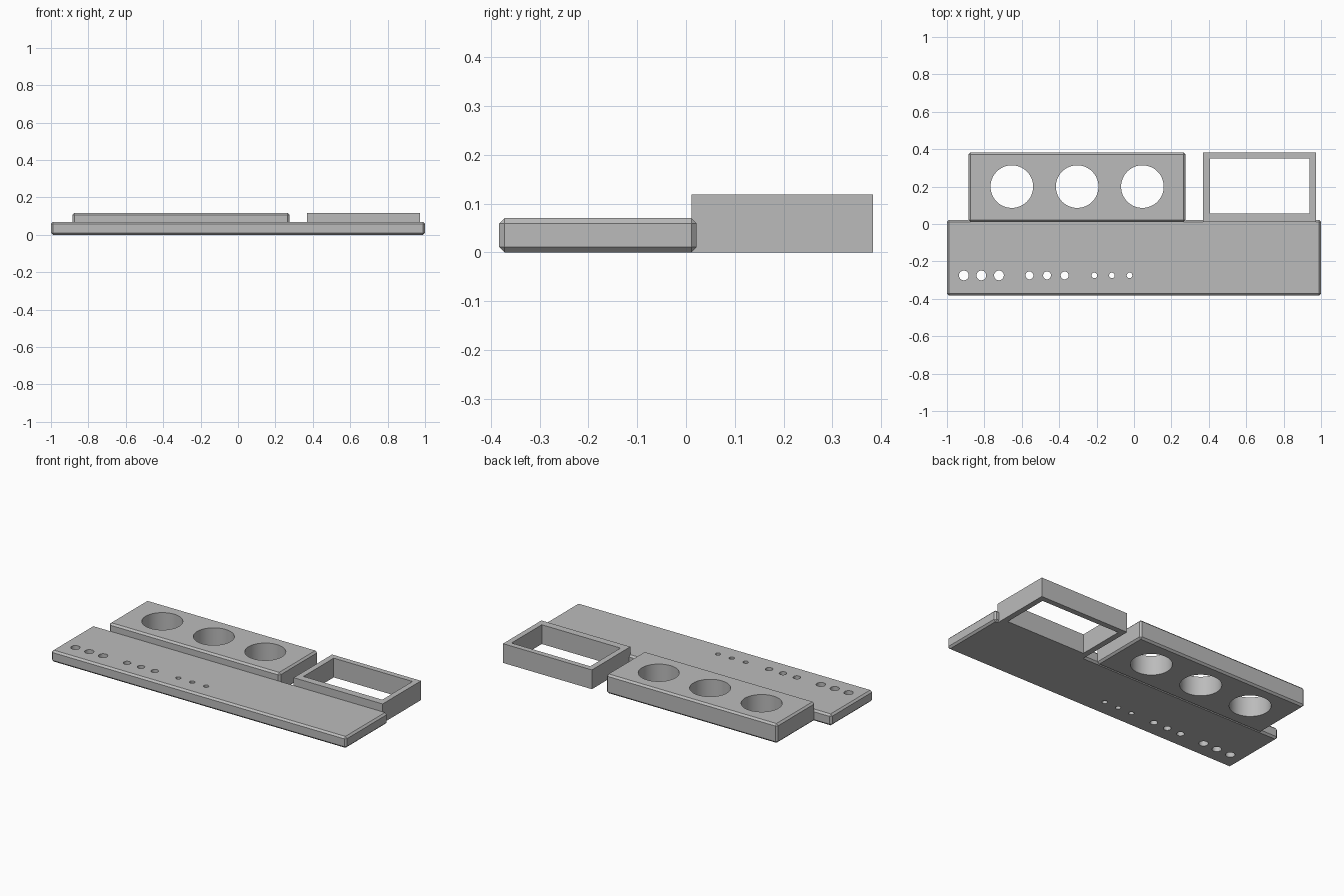
import bpy
import math

if "Cube" in bpy.data.objects:
    bpy.data.objects.remove(bpy.data.objects["Cube"])

# Single grey finish
grey = bpy.data.materials.new("plain_grey")
grey.use_nodes = True
COLOUR = (0.5, 0.5, 0.5, 1)
grey.diffuse_color = COLOUR
next(n for n in grey.node_tree.nodes if n.type == "BSDF_PRINCIPLED").inputs["Base Color"].default_value = COLOUR


def box(name, x, y, z):
    """Box spanning the given (low, high) ranges."""
    spans = (x, y, z)
    bpy.ops.mesh.primitive_cube_add(size=1, location=[sum(s) / 2 for s in spans])
    ob = bpy.context.object
    ob.name = name
    ob.scale = [s[1] - s[0] for s in spans]
    bpy.ops.object.transform_apply(location=False, rotation=False, scale=True)
    ob.data.materials.append(grey)
    return ob


def apply(ob, mod):
    bpy.context.view_layer.objects.active = ob
    bpy.ops.object.modifier_apply(modifier=mod.name)


def chamfer(ob, width):
    mod = ob.modifiers.new("chamfer", "BEVEL")
    mod.width, mod.segments = width, 1
    apply(ob, mod)


def cut(ob, cutter):
    mod = ob.modifiers.new("cut", "BOOLEAN")
    mod.operation, mod.solver, mod.object = "DIFFERENCE", "EXACT", cutter
    apply(ob, mod)
    bpy.data.objects.remove(cutter)


def drill(ob, x, y, radius):
    bpy.ops.mesh.primitive_cylinder_add(vertices=48, radius=radius, depth=1, location=(x, y, 0))
    cutter = bpy.context.object
    cutter.data.materials.append(grey)
    cut(ob, cutter)


def finish(ob):
    bpy.ops.object.select_all(action="DESELECT")
    ob.select_set(True)
    bpy.context.view_layer.objects.active = ob
    bpy.ops.object.shade_smooth_by_angle(angle=math.radians(25))


BACK = (0.011, 0.383)
TALL = (0, 0.118)
EDGE = 0.011

# Long base plate with three groups of small holes
plate = box("base_plate", (-1, 1), (-0.383, 0.022), (0, 0.07))
chamfer(plate, EDGE)
for middle, radius in ((-0.816, 0.026), (-0.465, 0.021), (-0.118, 0.015)):
    for step in (-1, 0, 1):
        drill(plate, middle + step * 0.094, -0.275, radius)
finish(plate)

# Raised block with three large round openings
block = box("holder_block", (-0.885, 0.275), BACK, TALL)
chamfer(block, EDGE)
for step in (-1, 0, 1):
    drill(block, -0.304 + step * 0.349, 0.2, 0.114)
finish(block)

# Open rectangular tray frame
frame = box("tray_frame", (0.37, 0.973), BACK, TALL)
cut(frame, box("tray_opening", (0.405, 0.939), (0.056, 0.349), (-1, 1)))
finish(frame)
